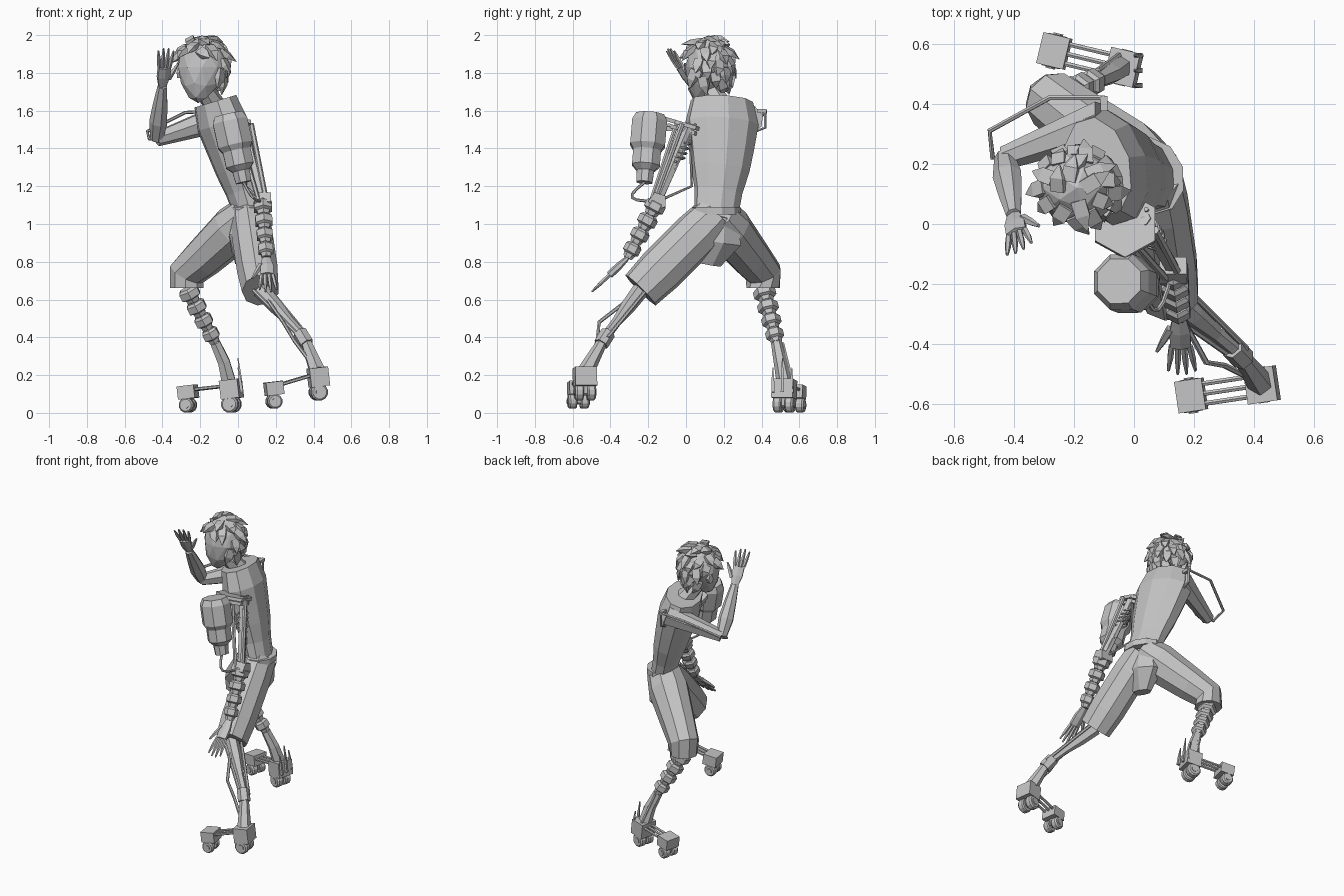
import bpy, bmesh, math, random
from mathutils import Vector, Matrix

random.seed(4)
if "Cube" in bpy.data.objects:
    bpy.data.objects.remove(bpy.data.objects["Cube"])

GREY = (.55, .55, .55, 1)
X, Y, Z = Matrix.Identity(3)
material = bpy.data.materials.new("plain grey")
material.use_nodes = True
material.diffuse_color = GREY
material.node_tree.nodes["Principled BSDF"].inputs["Base Color"].default_value = GREY

# Joints of the pose
PELVIS, COLLAR = Vector((.06, .16, 1.05)), Vector((-.12, .19, 1.65))
HEAD, FACE = Vector((-.19, .12, 1.83)), Vector((-.4, -.9, 0)).normalized()
EAR = FACE.cross(Z)
SHOULDER_LINE = Vector((-.3, 1, 0))
LEFT_SHOULDER, LEFT_ELBOW = Vector((.03, .02, 1.53)), Vector((.13, -.15, 1.12))
LEFT_WRIST, LEFT_TIP = Vector((.15, -.31, .82)), Vector((.16, -.5, .64))
RIGHT_SHOULDER, RIGHT_ELBOW = Vector((-.1, .34, 1.56)), Vector((-.43, .22, 1.45))
RIGHT_WRIST, RIGHT_TIP = Vector((-.4, .03, 1.73)), Vector((-.38, -.09, 1.93))
LEFT_KNEE, LEFT_JOINT, LEFT_ANKLE = Vector((.12, -.24, .65)), Vector((.35, -.43, .4)), Vector((.42, -.53, .22))
RIGHT_KNEE, RIGHT_JOINT, RIGHT_ANKLE = Vector((-.27, .41, .66)), Vector((-.12, .48, .37)), Vector((-.05, .52, .17))


def finish(bm, name):
    bmesh.ops.recalc_face_normals(bm, faces=bm.faces)
    mesh = bpy.data.meshes.new(name)
    bm.to_mesh(mesh)
    bm.free()
    mesh.materials.append(material)
    bpy.context.collection.objects.link(bpy.data.objects.new(name, mesh))


def along(start, end, steps=4, bow=Vector()):
    """Evenly spaced points from start to end, bowed in the middle."""
    fractions = [i / steps for i in range(steps + 1)]
    return [start.lerp(end, f) + bow * math.sin(f * math.pi) for f in fractions]


def loft(bm, path, radii, sides=6, across=X, flat=1):
    """Skin rings along a path; two radii make an even taper."""
    path = [Vector(p) for p in path]
    last = len(path) - 1
    if len(radii) == 2:
        radii = [radii[0] + (radii[1] - radii[0]) * i / last for i in range(last + 1)]
    u, previous = Vector(across), None
    for i, (point, radius) in enumerate(zip(path, radii)):
        tangent = (path[min(i + 1, last)] - path[max(i - 1, 0)]).normalized()
        u = (u - tangent * u.dot(tangent)).normalized()
        v = tangent.cross(u) * flat
        ring = []
        for k in range(sides):
            angle = math.tau * (k + .5) / sides
            ring.append(bm.verts.new(point + (u * math.cos(angle) + v * math.sin(angle)) * radius))
        if previous:
            for k in range(sides):
                bm.faces.new((previous[k], previous[k - 1], ring[k - 1], ring[k]))
        else:
            bm.faces.new(ring)
        previous = ring
    bm.faces.new(previous)


def pipe(bm, path, radius, sides=6):
    direction = Vector(path[1]) - Vector(path[0])
    across = X if abs(direction.y) > direction.length / 2 else Y
    loft(bm, path, (radius, radius), sides, across)


def part(name, *args, **options):
    bm = bmesh.new()
    loft(bm, *args, **options)
    finish(bm, name)


def box(bm, centre, half, forward=X, tilt=0):
    turn = forward.to_track_quat('X', 'Z').to_matrix().to_4x4()
    place = Matrix.Translation(centre) @ turn @ Matrix.Rotation(tilt, 4, 'Y')
    bmesh.ops.create_cube(bm, size=2, matrix=place @ Matrix.Diagonal((*half, 1)))


def collars(bm, path, big, small):
    """Armoured collars strung along a path on a thin core."""
    pipe(bm, path, small * .6)
    for i, (start, end) in enumerate(zip(path, path[1:])):
        radius = big + (small - big) * i / (len(path) - 1)
        rings = [start.lerp(end, f) for f in (0, .15, .6, .7, .95)]
        loft(bm, rings, [radius * s for s in (.75, 1, 1, .7, .6)])


def hand(name, wrist, tip, side):
    """Palm, four spread fingers and a thumb towards side."""
    reach = tip - wrist
    knuckles = wrist.lerp(tip, .5)
    bm = bmesh.new()
    loft(bm, along(wrist, knuckles, 2), (.025, .04, .04), across=side, flat=.5)
    for k in (-1.5, -.5, .5, 1.5):
        root = knuckles + side * k * .02
        end = root + reach * (.5 - .03 * k * k) + side * k * .01
        loft(bm, along(root, end, 2), (.011, .011, .005), 5, side)
    root = wrist + reach * .2 + side * .03
    loft(bm, along(root, root + reach * .4 + side * .05, 2), (.016, .013, .006), 5, side)
    finish(bm, name)


# Torso, belt, neck and shorts
part("torso", along(PELVIS, COLLAR, 5, Y * .01), (.12, .13, .16, .18, .2, .17), 10, SHOULDER_LINE, .66)
part("belt", along(PELVIS, PELVIS + Z * .04, 1), (.13, .13), 10, SHOULDER_LINE, .82)
part("neck", (COLLAR - Z * .03, HEAD - Z * .1), (.06, .05), 7)
part("shorts_left_leg", along(PELVIS, LEFT_KNEE), (.1, .11, .11, .11, .1), 9, flat=1.15)
thigh = along(PELVIS, RIGHT_KNEE + Z * .08)
part("shorts_right_leg", thigh + [RIGHT_KNEE], (.11, .13, .12, .11, .1, .09), 9, SHOULDER_LINE)
part("shorts_seat", along(PELVIS, Vector((.03, .11, .79)), 2), (.13, .17, .08), 8, Y, .6)


# Head: faceted ball with a tapered jaw
def has_hair(d):
    bare_ear = d.dot(EAR) > .55 and d.z < .35 and d.dot(FACE) > -.4
    return d.z > -.5 and (d.dot(FACE) < .3 or d.z > .5) and not bare_ear


bm = bmesh.new()
bmesh.ops.create_icosphere(bm, subdivisions=2, radius=1)
for vert in bm.verts:
    d = vert.co.copy()
    swell = random.uniform(.95, 1.06) if has_hair(d) else .95
    jaw = max(0, -d.z)
    p = Vector((d.x * .14, d.y * .13, d.z * (.2 if jaw else .16))) * swell
    p.xy = p.xy * (1 - .3 * jaw) + FACE.xy * .05 * jaw
    vert.co = HEAD + p
finish(bm, "head")

bm = bmesh.new()
for side in (EAR, -EAR):
    lobe = HEAD + side * .11 - Z * .03
    loft(bm, (lobe, lobe + side * .03), (.035, .03), 6, Z, .6)
finish(bm, "ears")

# Hair: flat pointed tufts swept unevenly down around the skull
bm = bmesh.new()
TUFTS = 72
for i in range(TUFTS):
    height = 1 - 2 * (i + .5) / TUFTS
    angle = i * math.pi * (3 - math.sqrt(5))
    rim = math.sqrt(1 - height * height)
    d = Vector((rim * math.cos(angle), rim * math.sin(angle), height))
    if has_hair(d):
        sweep = X * random.uniform(-.3, .7) + Y * random.uniform(-.4, .5) - Z
        sweep = (sweep - d * sweep.dot(d)).normalized()
        length = random.uniform(.07, .11)
        root = HEAD + Vector((d.x * .125, d.y * .115, d.z * .15))
        middle = root + sweep * length / 2 + d * .012
        tip = root + sweep * length + d * random.uniform(0, .025)
        loft(bm, (root, middle, tip), (.035, .034, .002), 4, sweep.cross(d), .6)
finish(bm, "hair")

# Raised right arm
part("right_upper_arm", along(RIGHT_SHOULDER, RIGHT_ELBOW, 3), (.075, .04), 7, Z)
part("right_forearm", along(RIGHT_ELBOW, RIGHT_WRIST, 3), (.035, .05, .04, .026), 7)
hand("right_hand", RIGHT_WRIST, RIGHT_TIP, (X + Y / 2).normalized())

# Wire brace around the right arm
bm = bmesh.new()
back = RIGHT_SHOULDER + Y * .08
pipe(bm, [back + Z * .04, back + Z * .03 - X * .18, (-.48, .31, 1.49), RIGHT_ELBOW - X * .04, RIGHT_ELBOW], .009)
pipe(bm, [back + Z * .04, back - Z * .05, RIGHT_SHOULDER - Z * .08], .008)
box(bm, back + Z * .04 - Y * .02, (.012, .025, .01))
finish(bm, "right_arm_brace")

# Shoulder plate and canister
bm = bmesh.new()
plate = Vector((-.03, 0, 1.535))
for drop, radius in ((0, .115), (.03, .1)):
    top = plate - Z * drop
    loft(bm, (top, top - Z * .02 - Y * .006), (radius, radius))
box(bm, plate - Y * .1 - Z * .03, (.03, .06, .012))
finish(bm, "shoulder_plate")

lid, nozzle = Vector((-.05, -.19, 1.58)), Vector((.03, -.22, 1.22))
bands = [lid.lerp(nozzle, f) for f in (0, .1, .45, .53, .75, .83, 1)]
part("canister", bands, (.08, .1, .1, .08, .08, .05, .045), 8)
bm = bmesh.new()
pipe(bm, along(nozzle, LEFT_ELBOW, 6, Vector((0, -.1, -.03))), .008)
finish(bm, "canister_hose")

# Mechanical left arm
bm = bmesh.new()
for x, y, radius in ((0, 0, .026), (.04, -.04, .014), (-.04, -.07, .012), (.01, .03, .008)):
    shift = X * x + Y * y
    pipe(bm, [LEFT_SHOULDER + shift, LEFT_ELBOW + shift / 2], radius)
pipe(bm, [LEFT_SHOULDER, (.04, .03, 1.2), LEFT_ELBOW], .008)
finish(bm, "left_upper_arm")

bm = bmesh.new()
coil = []
for i, centre in enumerate(along(Vector((.04, -.01, 1.43)), Vector((.07, -.05, 1.33)), 48)):
    turn = math.tau * i / 12
    coil.append(centre + (X * math.cos(turn) + Y * math.sin(turn)) * .035)
pipe(bm, coil, .006, 5)
finish(bm, "left_arm_spring")

part("left_elbow", (LEFT_ELBOW - X * .045, LEFT_ELBOW + X * .045), (.05, .05), 5, Y)
bm = bmesh.new()
collars(bm, along(LEFT_ELBOW, LEFT_WRIST), .055, .042)
finish(bm, "left_forearm")
hand("left_hand", LEFT_WRIST, LEFT_TIP, -X)

# Mechanical left shin
bm = bmesh.new()
loft(bm, along(LEFT_KNEE, LEFT_JOINT, 3), (.045, .04, .026, .026))
loft(bm, (LEFT_JOINT.lerp(LEFT_KNEE, .1), LEFT_JOINT.lerp(LEFT_ANKLE, .2)), (.04, .04))
loft(bm, along(LEFT_JOINT, LEFT_ANKLE, 2), (.026, .045))
for shift in (X * .05 + Y * .03, -X * .04 - Y * .03):
    pipe(bm, [LEFT_KNEE + shift, LEFT_JOINT + shift / 2], .01)
pipe(bm, [LEFT_KNEE, (.24, -.46, .48), (.3, -.47, .38), LEFT_ANKLE], .01)
finish(bm, "left_shin")

# Mechanical right shin
bm = bmesh.new()
collars(bm, along(RIGHT_KNEE, RIGHT_JOINT), .06, .044)
loft(bm, along(RIGHT_JOINT, RIGHT_ANKLE, 2, X * .01), (.03, .042))
pipe(bm, along(RIGHT_JOINT + Y * .03, RIGHT_ANKLE + Y * .04, 2), .01)
finish(bm, "right_shin")


# Wheeled feet: heel and toe blocks joined by three bars
def skate(name, heel, toe, drop):
    forward = Vector((toe.x - heel.x, toe.y - heel.y, 0)).normalized()
    side = Z.cross(forward)
    bm = bmesh.new()
    box(bm, heel, (.05, .058, .05), forward, .12)
    box(bm, toe, (.046, .053, .035), forward, .12)
    for k in (-1, 0, 1):
        pipe(bm, [heel + side * k * .033 + Z * .02, toe + side * k * .033 + Z * .01], .009)
    finish(bm, name + "_foot")
    bm = bmesh.new()
    for block, radius in ((heel, .046), (toe - Z * .005, .04)):
        hub = block - Z * (drop if block is heel else drop * .8)
        pipe(bm, [hub - side * .06, hub + side * .06], radius * .45, 8)
        box(bm, hub.lerp(block, .5), (.022, .01, .04), forward)
        for s in (side, -side):
            rings = [hub + s * w for w in (.01, .017, .046, .055)]
            loft(bm, rings, [radius * f for f in (.85, 1, 1, .8)], 12, Z)
    finish(bm, name + "_wheels")


skate("left", Vector((.425, -.535, .19)), Vector((.19, -.57, .13)), .08)
skate("right", Vector((-.035, .52, .126)), Vector((-.265, .575, .11)), .08)

# Upright fins behind the right heel
bm = bmesh.new()
for shift in (-.05, 0, .05):
    root = Vector((.02, .51 + shift, .11))
    loft(bm, along(root, root + Z * (.18 - abs(shift)) - X * .02, 2), (.012, .01, .003), 4)
finish(bm, "right_heel_fins")
